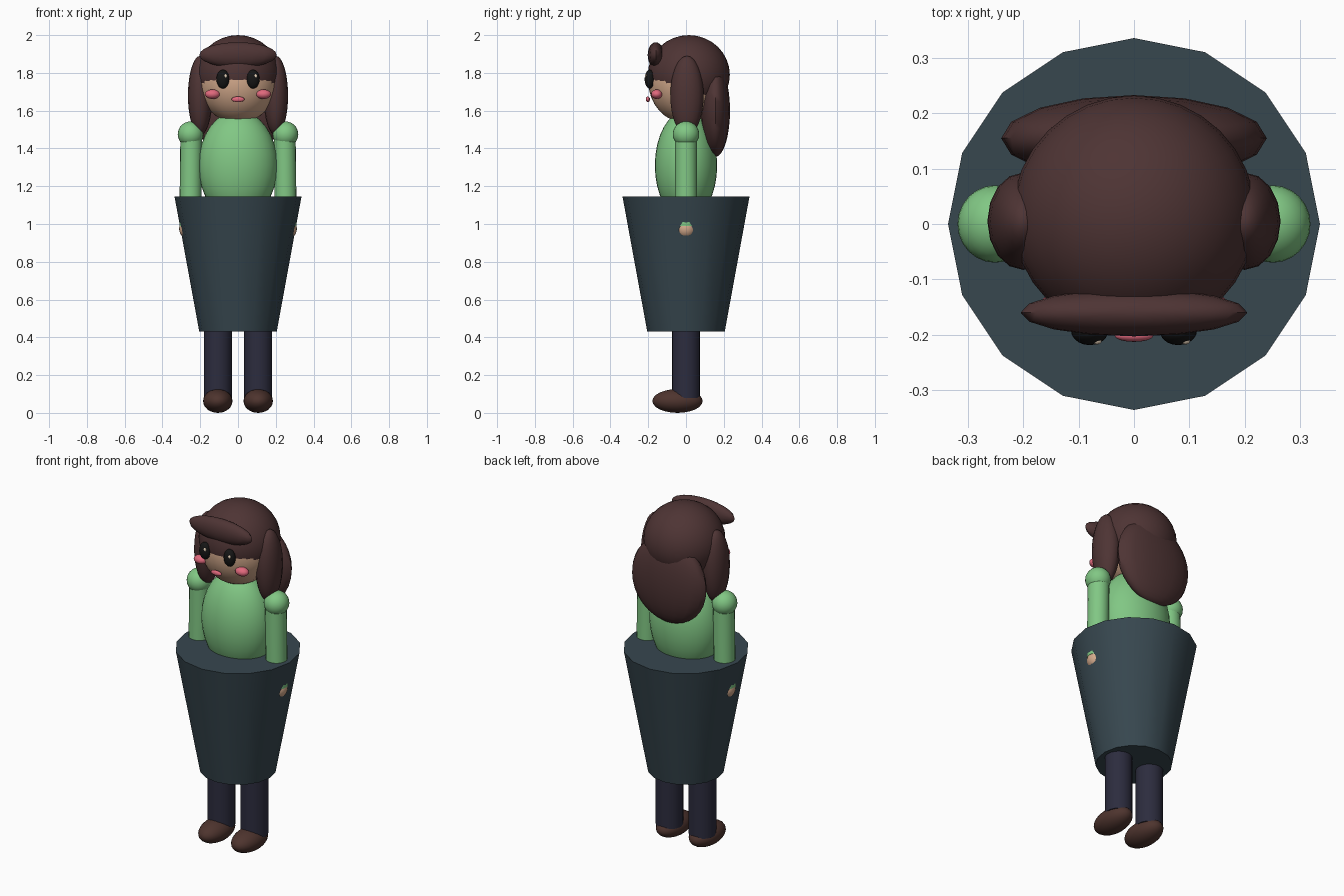
import bpy, math
from mathutils import Vector

if "Cube" in bpy.data.objects:
    bpy.data.objects.remove(bpy.data.objects["Cube"])


def mat(name, r, g, b):
    lin = [((c / 255 + 0.055) / 1.055) ** 2.4 for c in (r, g, b)]
    m = bpy.data.materials.new(name)
    m.diffuse_color = (*lin, 1)
    m.use_nodes = True
    m.node_tree.nodes["Principled BSDF"].inputs["Base Color"].default_value = m.diffuse_color
    return m


SKIN = mat("skin", 212, 170, 140)
HAIR = mat("dark_brown_hair", 78, 52, 52)
SHOE = mat("brown_shoe", 78, 52, 46)
GREEN = mat("green_cloth", 129, 199, 132)
SLATE = mat("slate_cloth", 55, 71, 79)
NAVY = mat("dark_stocking", 44, 44, 62)
BLACK = mat("eye_black", 22, 22, 22)
PINK = mat("pink", 225, 105, 125)
PALE = mat("eye_glint", 235, 215, 190)


def finish(name, material, angle=60):
    ob = bpy.context.object
    ob.name = name
    ob.data.materials.append(material)
    bpy.ops.object.shade_smooth_by_angle(angle=math.radians(angle))
    return ob


def ball(name, material, loc, size, seg=32, rings=16):
    bpy.ops.mesh.primitive_uv_sphere_add(segments=seg, ring_count=rings, location=loc)
    bpy.context.object.scale = size
    bpy.ops.object.transform_apply(location=False, rotation=False, scale=True)
    return finish(name, material)


def rod(name, material, a, b, r, seg=20):
    a, b = Vector(a), Vector(b)
    d = b - a
    bpy.ops.mesh.primitive_cylinder_add(vertices=seg, radius=r, depth=d.length,
                                        location=(a + b) / 2)
    bpy.context.object.rotation_euler = d.to_track_quat('Z', 'Y').to_euler()
    return finish(name, material)


# Skirt: sixteen-sided closed cone, wide end up
bpy.ops.mesh.primitive_cone_add(vertices=16, radius1=0.205, radius2=0.336,
                                depth=0.715, location=(0, 0, 0.7875))
finish("skirt", SLATE, 40)

# Body and head
ball("torso", GREEN, (0, 0, 1.31), (0.21, 0.165, 0.29))
ball("head", SKIN, (0, 0, 1.755), (0.21, 0.2, 0.22))

# Hair
ball("hair_cap", HAIR, (0, 0.015, 1.79), (0.22, 0.217, 0.21))
ball("back_hair", HAIR, (0, 0.155, 1.6), (0.24, 0.078, 0.245), 16, 16)
ball("fringe", HAIR, (0, -0.16, 1.895), (0.205, 0.043, 0.067), 16, 12)

# Mouth
ball("mouth", PINK, (0, -0.202, 1.66), (0.035, 0.011, 0.015), 16, 8)

# Paired parts
for s, side in ((-1, "left"), (1, "right")):
    ball(side + "_hair_strand", HAIR, (s * 0.2, 0.005, 1.68), (0.065, 0.088, 0.21), 16, 16)
    ball(side + "_eye", BLACK, (s * 0.08, -0.192, 1.767), (0.034, 0.027, 0.05), 20, 12)
    ball(side + "_eye_glint", PALE, (s * 0.08 + 0.013, -0.212, 1.783), (0.009, 0.006, 0.011), 10, 6)
    ball(side + "_cheek", PINK, (s * 0.135, -0.155, 1.687), (0.04, 0.03, 0.025), 16, 10)
    ball(side + "_shoulder", GREEN, (s * 0.251, 0, 1.475), (0.068, 0.07, 0.068), 24, 14)
    rod(side + "_arm", GREEN, (s * 0.247, 0, 1.47), (s * 0.253, 0, 0.99), 0.058)
    ball(side + "_hand", SKIN, (s * 0.257, 0, 0.975), (0.055, 0.055, 0.055), 20, 12)
    rod(side + "_leg", NAVY, (s * 0.107, 0, 0.08), (s * 0.107, 0, 0.6), 0.074)
    ball(side + "_shoe", SHOE, (s * 0.107, -0.045, 0.063), (0.078, 0.133, 0.063), 24, 12)
